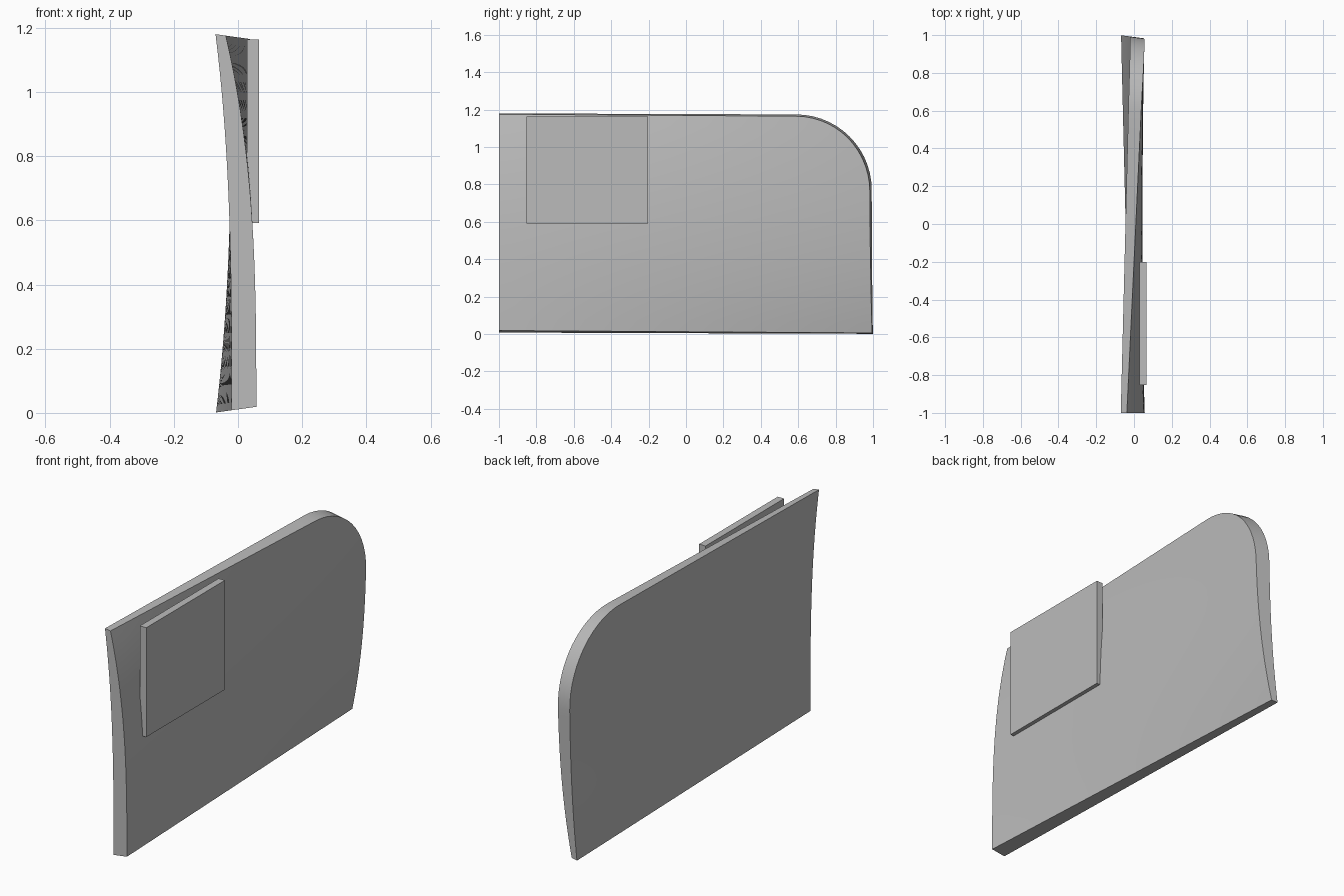
import bpy, bmesh, math

if "Cube" in bpy.data.objects:
    bpy.data.objects.remove(bpy.data.objects["Cube"])

grey = bpy.data.materials.new("plain grey")
grey.use_nodes = True
colour = (0.5, 0.5, 0.5, 1)
grey.diffuse_color = colour
grey.node_tree.nodes["Principled BSDF"].inputs["Base Color"].default_value = colour

TOP, BACK, RADIUS, ROWS = 1.17, 0.99, 0.4, 20


def add_object(name, bm):
    bmesh.ops.recalc_face_normals(bm, faces=bm.faces)
    mesh = bpy.data.meshes.new(name)
    bm.to_mesh(mesh)
    bm.free()
    mesh.materials.append(grey)
    obj = bpy.data.objects.new(name, mesh)
    bpy.context.collection.objects.link(obj)
    return obj


def twist(y, z, low, drop):
    """Sideways position: a cubic bend that reverses from front to back."""
    t = min(max(z / TOP, 0), 1)
    w = (y + 1) / 2
    return low - drop * ((1 - w) * t ** 3 + w * (1 - t) ** 3)


# Columns run front to back, then around the rounded upper corner
start = BACK - RADIUS
columns = [(-1 + (start + 1) * i / 20, TOP) for i in range(21)]
for i in range(1, 15):
    a = math.pi / 2 * i / 14
    columns.append((start + RADIUS * math.sin(a), TOP - RADIUS + RADIUS * math.cos(a)))

# Twisted slab: two bent skins joined by a rim
bm = bmesh.new()
skins = []
for low, drop in ((0.057, 0.095), (-0.02, 0.05)):
    grid = []
    for y, height in columns:
        column = []
        for j in range(ROWS + 1):
            t = j / ROWS
            z = 0.011 + (height - 0.011) * t
            x = twist(y, z, low, drop)
            lean = 0.14 * x
            # The rim leans slightly with the bend
            column.append(bm.verts.new((x, y - lean * max(y, 0) ** 4, z + lean * (1 - 2 * t))))
        grid.append(column)
    skins.append(grid)
    for a, b in zip(grid, grid[1:]):
        for j in range(ROWS):
            bm.faces.new((a[j], b[j], b[j + 1], a[j + 1]))


def outline(grid):
    return ([c[0] for c in grid] + grid[-1][1:]
            + [c[-1] for c in reversed(grid[:-1])] + grid[0][-2:0:-1])


right, left = map(outline, skins)
for i in range(len(right)):
    k = (i + 1) % len(right)
    bm.faces.new((right[i], right[k], left[k], left[i]))
slab = add_object("twisted_slab", bm)
bpy.context.view_layer.objects.active = slab
slab.select_set(True)
bpy.ops.object.shade_smooth_by_angle(angle=math.radians(35))

# Square plate set into the side
bm = bmesh.new()
bmesh.ops.create_cube(bm, size=1)
bmesh.ops.scale(bm, vec=(0.037, 0.65, 0.572), verts=bm.verts)
bmesh.ops.translate(bm, vec=(0.047, -0.527, 0.877), verts=bm.verts)
add_object("side_plate", bm)
